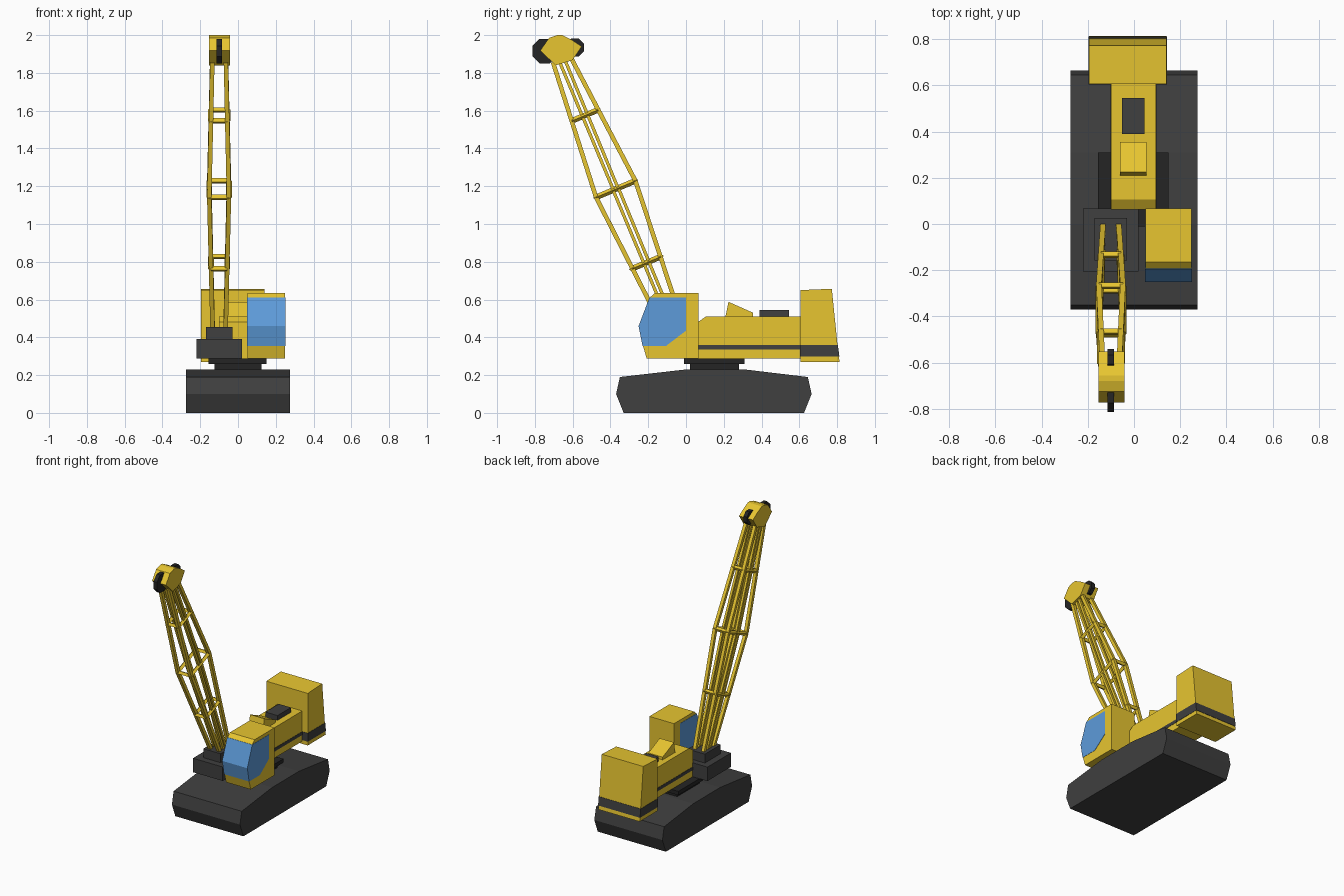
import bpy, bmesh, math
from mathutils import Vector, Matrix

if "Cube" in bpy.data.objects:
    bpy.data.objects.remove(bpy.data.objects["Cube"])


def mat(name, r, g, b):
    m = bpy.data.materials.new(name)
    m.diffuse_color = (r, g, b, 1)
    m.use_nodes = True
    m.node_tree.nodes["Principled BSDF"].inputs["Base Color"].default_value = m.diffuse_color
    return m


YELLOW = mat("yellow_paint", 0.80, 0.56, 0.03)
DARK = mat("dark_grey", 0.05, 0.05, 0.05)
BLACK = mat("rubber_black", 0.018, 0.018, 0.018)
GLASS = mat("blue_glass", 0.11, 0.33, 0.70)


def finish(name, bm, material):
    bmesh.ops.recalc_face_normals(bm, faces=bm.faces)
    me = bpy.data.meshes.new(name)
    bm.to_mesh(me)
    bm.free()
    me.materials.append(material)
    ob = bpy.data.objects.new(name, me)
    bpy.context.collection.objects.link(ob)
    return ob


def prism(name, profile, x0, x1, material):
    """Extrude a (y, z) profile from x0 to x1."""
    bm = bmesh.new()
    face = bm.faces.new([bm.verts.new((x0, y, z)) for y, z in profile])
    ext = bmesh.ops.extrude_face_region(bm, geom=[face])
    verts = [g for g in ext["geom"] if isinstance(g, bmesh.types.BMVert)]
    bmesh.ops.translate(bm, verts=verts, vec=(x1 - x0, 0, 0))
    return finish(name, bm, material)


def box(name, x0, x1, y0, y1, z0, z1, material):
    return prism(name, [(y0, z0), (y1, z0), (y1, z1), (y0, z1)], x0, x1, material)


def wheel(name, y, z, r, material):
    pts = [(y + r * math.cos(a), z + r * math.sin(a))
           for a in (math.pi / 8 + i * math.pi / 4 for i in range(8))]
    return prism(name, pts, BOOM_X - 0.014, BOOM_X + 0.014, material)


def bar(bm, a, b, r, spin=0.0):
    """Four-sided bar between two points; spin turns its section."""
    d = b - a
    side = d.cross(Vector((1, 0, 0)))
    if side.length < 1e-4:
        side = NORMAL.copy()
    side.normalize()
    other = d.normalized().cross(side)
    rings = []
    for p in (a, b):
        rings.append([bm.verts.new(p + r * (math.cos(t) * side + math.sin(t) * other))
                      for t in (spin + math.pi / 4 + i * math.pi / 2 for i in range(4))])
    for i in range(4):
        j = (i + 1) % 4
        bm.faces.new((rings[0][i], rings[0][j], rings[1][j], rings[1][i]))
    bm.faces.new(rings[0])
    bm.faces.new(rings[1][::-1])


BOOM_X = -0.10
AXIS = Vector((0, -0.386, 0.922)).normalized()
NORMAL = Vector((0, AXIS.z, -AXIS.y))

# Crawler base and turntable
prism("crawler_base", [(-0.33, 0), (0.625, 0), (0.665, 0.10), (0.645, 0.19),
                       (0.31, 0.23), (0.0, 0.23), (-0.35, 0.19), (-0.37, 0.10)],
      -0.275, 0.275, DARK)
box("turntable_lower", -0.125, 0.125, 0.02, 0.28, 0.225, 0.262, BLACK)
box("turntable_upper", -0.155, 0.15, -0.01, 0.31, 0.26, 0.288, BLACK)

# Engine body with stripe, hood wedge and exhaust box
prism("engine_body", [(0.062, 0.288), (0.61, 0.288), (0.61, 0.51),
                      (0.105, 0.51), (0.062, 0.48)], -0.10, 0.095, YELLOW)
box("body_stripe", -0.102, 0.097, 0.064, 0.608, 0.336, 0.36, DARK)
prism("hood_wedge", [(0.208, 0.505), (0.355, 0.505), (0.355, 0.53), (0.225, 0.588)],
      -0.06, 0.055, YELLOW)
box("exhaust_box", -0.052, 0.046, 0.39, 0.545, 0.505, 0.545, DARK)

# Counterweight
prism("counterweight", [(0.605, 0.27), (0.813, 0.27), (0.802, 0.36),
                        (0.772, 0.657), (0.605, 0.65)], -0.195, 0.14, YELLOW)
prism("counterweight_stripe", [(0.603, 0.298), (0.812, 0.298), (0.804, 0.36),
                               (0.603, 0.36)], -0.197, 0.142, DARK)

# Cabin, with glazing wrapping the front and both sides
prism("cabin", [(-0.208, 0.288), (0.067, 0.288), (0.067, 0.635), (-0.165, 0.635),
                (-0.192, 0.61), (-0.249, 0.46), (-0.228, 0.355)], 0.05, 0.249, YELLOW)
prism("cabin_glass", [(-0.23, 0.355), (-0.105, 0.355), (0.0, 0.435), (0.0, 0.61),
                      (-0.194, 0.61), (-0.251, 0.46)], 0.048, 0.251, GLASS)

# Boom foot
box("boom_foot_lower", -0.22, 0.02, -0.205, 0.067, 0.288, 0.39, DARK)
box("boom_foot_upper", -0.17, -0.03, -0.158, 0.025, 0.388, 0.455, DARK)

# Lattice boom: stations of (y, z, half width in x, half depth)
stations = [(-0.057, 0.43, 0.034, 0.05), (-0.21, 0.795, 0.043, 0.084),
            (-0.372, 1.185, 0.052, 0.113), (-0.535, 1.575, 0.045, 0.075),
            (-0.66, 1.875, 0.036, 0.048)]


def node(s, sx, depth):
    y, z, hw, _ = s
    return Vector((BOOM_X + sx * hw, y, z)) + NORMAL * depth


chords, inner, rings = bmesh.new(), bmesh.new(), bmesh.new()
foot, mid, top = stations[0], stations[2], stations[4]
for a, b in ((foot, mid), (mid, top)):
    for sx in (-1, 1):
        for sd in (-1, 1):
            bar(chords, node(a, sx, sd * a[3]), node(b, sx, sd * b[3]), 0.0165)
            bar(inner, node(a, sx, sd * 0.013), node(b, sx, sd * 0.015), 0.012)
for s in stations[1:4]:
    d = s[3]
    corners = [node(s, sx, sd * d) for sx, sd in ((-1, -1), (1, -1), (1, 1), (-1, 1))]
    for i in range(4):
        bar(rings, corners[i], corners[(i + 1) % 4], 0.015, math.pi / 4)
finish("boom_chords", chords, YELLOW)
finish("boom_inner_rails", inner, YELLOW)
finish("boom_braces", rings, YELLOW)

# Boom head and sheaves
prism("boom_head", [(-0.69, 1.84), (-0.60, 1.868), (-0.552, 1.94), (-0.60, 1.972),
                    (-0.655, 2.0), (-0.68, 2.0), (-0.725, 1.985), (-0.772, 1.918)],
      BOOM_X - 0.054, BOOM_X + 0.058, YELLOW)
wheel("front_sheave", -0.748, 1.915, 0.071, BLACK)
wheel("rear_sheave", -0.587, 1.935, 0.051, BLACK)
